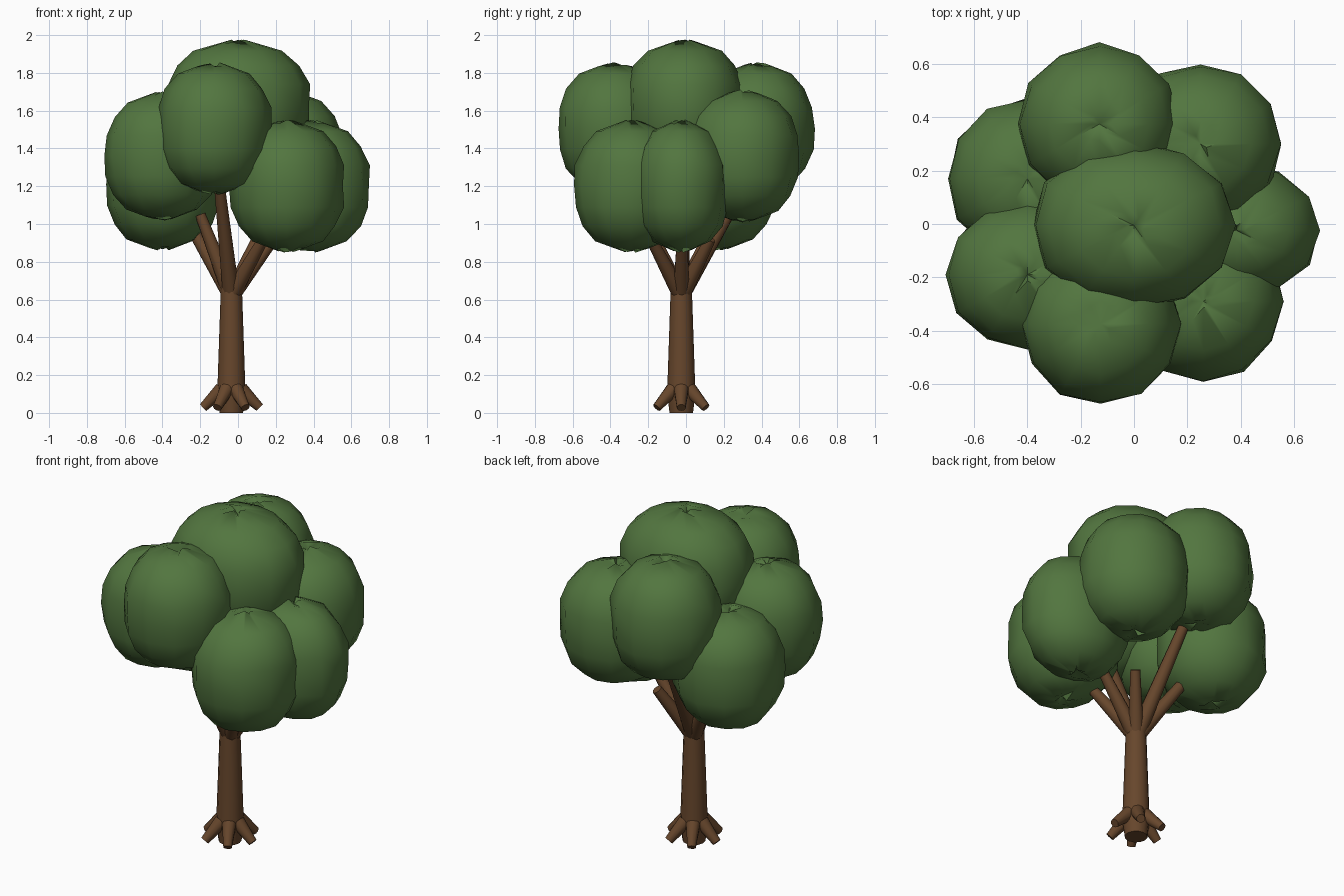
import bpy, bmesh, math, random
from mathutils import Vector

random.seed(7)
if "Cube" in bpy.data.objects:
    bpy.data.objects.remove(bpy.data.objects["Cube"])


def material(name, color):
    m = bpy.data.materials.new(name)
    m.use_nodes = True
    m.diffuse_color = color
    bsdf = m.node_tree.nodes["Principled BSDF"]
    bsdf.inputs["Base Color"].default_value = color
    bsdf.inputs["Roughness"].default_value = 0.9
    return m


LEAF = material("leaf green", (0.085, 0.18, 0.05, 1))
BARK = material("bark brown", (0.135, 0.062, 0.025, 1))


def finish(bm, name, mat, angle):
    bmesh.ops.recalc_face_normals(bm, faces=bm.faces)
    mesh = bpy.data.meshes.new(name)
    bm.to_mesh(mesh)
    bm.free()
    mesh.materials.append(mat)
    ob = bpy.data.objects.new(name, mesh)
    bpy.context.collection.objects.link(ob)
    bpy.ops.object.select_all(action="DESELECT")
    ob.select_set(True)
    bpy.context.view_layer.objects.active = ob
    bpy.ops.object.shade_smooth_by_angle(angle=math.radians(angle))
    return ob


def limb(name, start, end, r1, r2, sides=10):
    """Tapered round limb between two points."""
    a, b = Vector(start), Vector(end)
    bm = bmesh.new()
    bmesh.ops.create_cone(bm, cap_ends=True, segments=sides, radius1=r1,
                          radius2=r2, depth=(b - a).length)
    turn = (b - a).to_track_quat("Z", "Y")
    for v in bm.verts:
        v.co = turn @ v.co + (a + b) / 2
    return finish(bm, name, BARK, 40)


def clump(name, center, size):
    """Slightly lumpy leaf ball with puckered, ragged poles."""
    bm = bmesh.new()
    bmesh.ops.create_uvsphere(bm, u_segments=12, v_segments=10, radius=1)
    for v in bm.verts:
        x, y, z = v.co
        flat = math.hypot(x, y)
        if flat < 0.01:                       # sunken pole
            v.co.z *= 0.88
        elif flat < 0.4:                      # ragged ring around the pole
            k = random.uniform(0.25, 1.0)
            v.co = (x * k, y * k, z * (1.05 - 0.09 * k))
        else:                                 # fuller than a plain ball
            k = (1 + 0.12 * abs(z) * flat) * random.uniform(0.98, 1.03)
            v.co.x *= k
            v.co.y *= k
        v.co = Vector([c + p * s for c, p, s in zip(center, v.co, size)])
    return finish(bm, name, LEAF, 75)


# Trunk with a narrow foot
BX, BY = -0.035, -0.025
limb("trunk", (BX, BY, 0.1), (BX, BY, 0.66), 0.075, 0.056, 12)
limb("trunk_foot", (BX, BY, 0), (BX, BY, 0.1), 0.062, 0.075, 12)

# Six roots
for i in range(6):
    a = math.tau * i / 6
    c, s = math.cos(a), math.sin(a)
    limb(f"root_{i + 1}", (BX + 0.05 * c, BY + 0.05 * s, 0.125),
         (BX + 0.15 * c, BY + 0.15 * s, 0.028), 0.04, 0.024)

# Leaf clumps: centre, half sizes
BALL = (0.3, 0.3, 0.36)
clumps = {
    "top": ((0, -0.005, 1.63), (0.38, 0.315, 0.355)),
    "front": ((-0.125, -0.375, 1.505), BALL),
    "back": ((-0.13, 0.375, 1.505), BALL),
    "front_left": ((0.26, -0.29, 1.2), BALL),
    "back_left": ((0.25, 0.3, 1.36), BALL),
    "left": ((0.385, -0.025, 1.2), (0.31, 0.25, 0.36)),
    "front_right": ((-0.4, -0.19, 1.36), (0.3, 0.28, 0.35)),
    "back_right": ((-0.4, 0.17, 1.21), BALL),
}
for name, (center, size) in clumps.items():
    clump(f"leaf_clump_{name}", center, size)

# Branches, from the trunk top into the clumps
tips = {
    "front": (-0.1, -0.32, 1.22),
    "back": (-0.1, 0.32, 1.22),
    "front_left": (0.14, -0.19, 0.93),
    "back_left": (0.1, 0.13, 0.92),
    "left": (0.21, -0.02, 0.95),
    "front_right": (-0.2, -0.01, 1.05),
    "back_right": (-0.27, 0.16, 1.02),
}
for name, tip in tips.items():
    limb(f"branch_{name}", (BX, BY, 0.62), tip, 0.045, 0.028)
